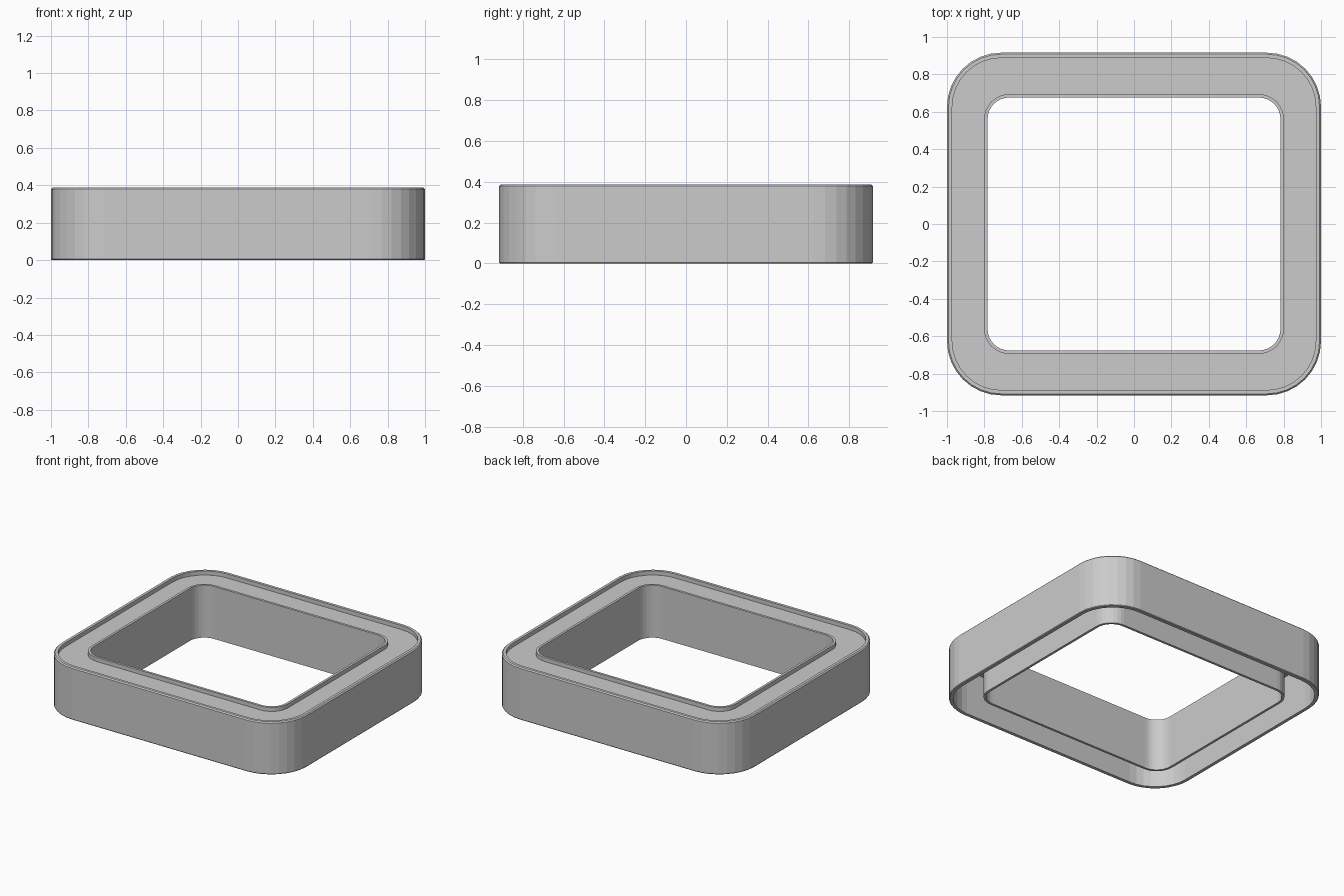
import bpy, bmesh
from math import cos, sin, pi

if "Cube" in bpy.data.objects:
    bpy.data.objects.remove(bpy.data.objects["Cube"])

H = 0.387          # total height
SEG = 8            # facets per rounded corner
PANEL_TOP, PANEL_UNDER = H - 0.03, H - 0.055


def rounded_loop(bm, hx, hy, r, z):
    """Ring of vertices around a rounded rectangle."""
    verts = []
    for k, (sx, sy) in enumerate([(1, 1), (-1, 1), (-1, -1), (1, -1)]):
        for i in range(SEG + 1):
            a = (k + i / SEG) * pi / 2
            verts.append(bm.verts.new((sx * (hx - r) + r * cos(a),
                                       sy * (hy - r) + r * sin(a), z)))
    return verts


def outer(inset, z):
    return (1.0 - inset, 0.916 - inset, 0.29 - inset, z)


def inner(grow, z):
    return (0.783 + grow, 0.676 + grow, 0.115 + grow, z)


# Closed cross-section, walked around the frame: half sizes, radius, height
section = [
    # outer wall with softened rim edges
    outer(0.004, 0), outer(0, 0.005), outer(0, H - 0.008), outer(0.008, H),
    # top rim and recessed panel
    outer(0.028, H), outer(0.028, PANEL_TOP),
    inner(0.018, PANEL_TOP), inner(0.018, H),
    # inner wall around the opening
    inner(0, H), inner(0, 0), inner(0.018, 0),
    # hollow underside
    inner(0.018, PANEL_UNDER), outer(0.028, PANEL_UNDER), outer(0.028, 0),
]

bm = bmesh.new()
loops = [rounded_loop(bm, *s) for s in section]
for a, b in zip(loops, loops[1:] + loops[:1]):
    for i in range(len(a)):
        j = (i + 1) % len(a)
        bm.faces.new((a[i], a[j], b[j], b[i]))
bmesh.ops.recalc_face_normals(bm, faces=bm.faces)

mesh = bpy.data.meshes.new("hollow_frame")
bm.to_mesh(mesh)
bm.free()
frame = bpy.data.objects.new("hollow_frame", mesh)
bpy.context.collection.objects.link(frame)
